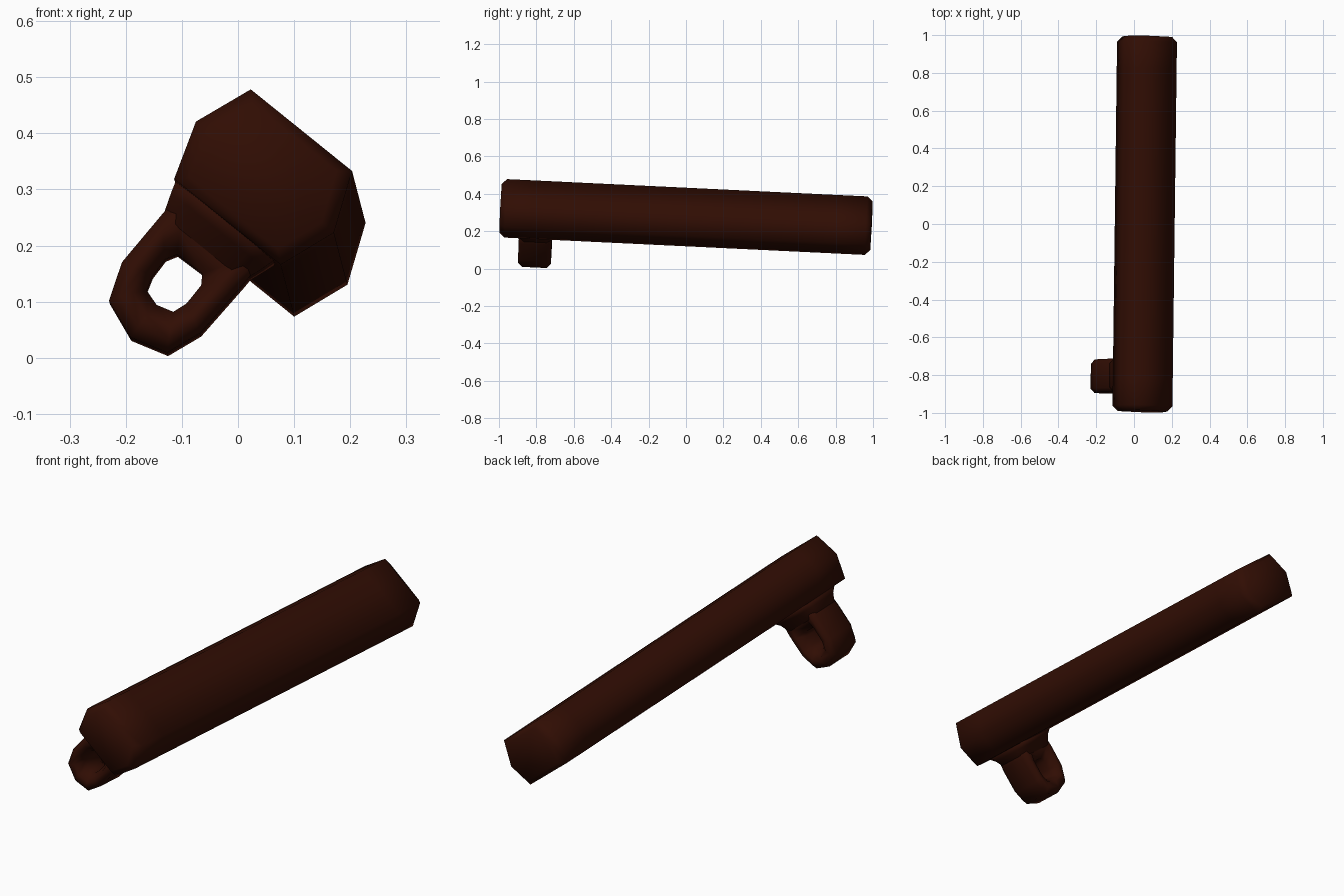
import bpy, bmesh
from mathutils import Vector

if "Cube" in bpy.data.objects:
    bpy.data.objects.remove(bpy.data.objects["Cube"])

# Tilted frame: D runs along the bar, U points toward the loop, V across
CENTER = Vector((0.0585, 0, 0.277))
D = Vector((0.0125, 1, -0.048)).normalized()
U = Vector((-0.63, -0.03, -0.78))
U = (U - D * U.dot(D)).normalized()
V = U.cross(D).normalized()
if V.x < 0:
    V = -V

brown = bpy.data.materials.new("dark_brown")
brown.diffuse_color = (0.03, 0.004, 0.001, 1)
brown.use_nodes = True
brown.node_tree.nodes["Principled BSDF"].inputs["Base Color"].default_value = brown.diffuse_color


def loft(name, rings, closed=False):
    """Skin a list of (s, u, v) rings; cap the ends unless closed."""
    bm = bmesh.new()
    vs = [[bm.verts.new(CENTER + D * s + U * u + V * v) for s, u, v in r] for r in rings]
    n, m = len(vs), len(vs[0])
    for i in range(n if closed else n - 1):
        a, b = vs[i], vs[(i + 1) % n]
        for j in range(m):
            k = (j + 1) % m
            bm.faces.new((a[j], a[k], b[k], b[j]))
    if not closed:
        bm.faces.new(vs[0])
        bm.faces.new(vs[-1])
    bmesh.ops.recalc_face_normals(bm, faces=bm.faces[:])
    mesh = bpy.data.meshes.new(name)
    bm.to_mesh(mesh)
    bm.free()
    mesh.shade_smooth()
    mesh.materials.append(brown)
    ob = bpy.data.objects.new(name, mesh)
    bpy.context.collection.objects.link(ob)
    return ob


# Bar: six-sided with two wide flat sides, chamfered ends
profile = [(-0.106, 0.116), (0.0, 0.160), (0.104, 0.122),
           (0.104, -0.122), (0.0, -0.156), (-0.106, -0.116)]
stations = [(-0.993, 0.83), (-0.965, 1), (-0.82, 1), (0.82, 1), (0.965, 1), (0.993, 0.83)]
loft("bar", [[(s, u * k, v * k) for u, v in profile] for s, k in stations])

# Hanging loop: section swept between matching inner and outer outlines
S = -0.80
inner = [(0.200, 0.018), (0.218, 0.030), (0.260, 0.030), (0.286, 0.021),
         (0.295, -0.010), (0.286, -0.040), (0.260, -0.048), (0.222, -0.049),
         (0.202, -0.038)]
outer = [(0.100, 0.088), (0.168, 0.088), (0.286, 0.083), (0.350, 0.059),
         (0.370, -0.009), (0.343, -0.080), (0.275, -0.105), (0.165, -0.103),
         (0.100, -0.100)]
section = [(0, -0.045), (0, 0.045), (0.35, 0.086), (0.7, 0.088), (1, 0.066),
           (1, -0.066), (0.7, -0.088), (0.35, -0.086)]
loft("hanging_loop",
     [[(S + y, i[0] + (o[0] - i[0]) * t, i[1] + (o[1] - i[1]) * t) for t, y in section]
      for i, o in zip(inner, outer)], closed=True)


# Flared base joining the loop to the bar
def pad(u, hs, hv, c):
    pts = [(hs, c * hv), (c * hs, hv), (-c * hs, hv), (-hs, c * hv),
           (-hs, -c * hv), (-c * hs, -hv), (c * hs, -hv), (hs, -c * hv)]
    return [(S + a, u, b - 0.008) for a, b in pts]


loft("loop_base", [pad(0.095, 0.15, 0.115, 0.6), pad(0.125, 0.110, 0.106, 0.65),
                   pad(0.165, 0.086, 0.092, 0.7), pad(0.197, 0.045, 0.040, 0.7)])
